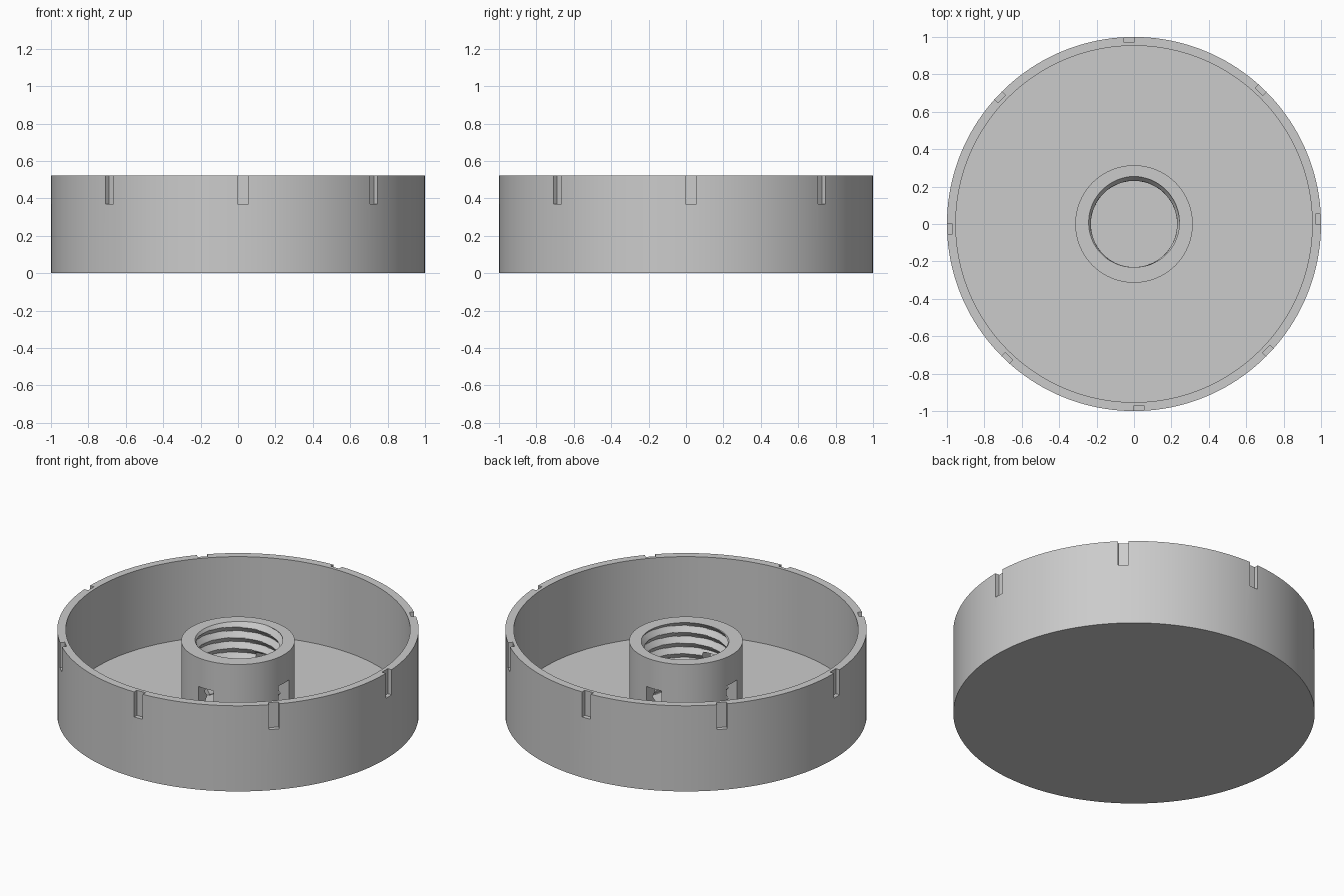
import bpy
import bmesh
from math import pi, tau, cos, sin, radians
from mathutils import Matrix

cube = bpy.data.objects.get("Cube")
if cube:
    bpy.data.objects.remove(cube, do_unlink=True)

HEIGHT, FLOOR = 0.523, 0.04
HUB_TOP, HUB_R = 0.455, 0.314
BORE_R, THREAD_DEPTH, PITCH = 0.23, 0.025, 0.065

grey = bpy.data.materials.new("plain grey")
grey.use_nodes = True
colour = (0.6, 0.6, 0.6, 1)
grey.diffuse_color = colour
grey.node_tree.nodes["Principled BSDF"].inputs["Base Color"].default_value = colour


def finish(bm, name):
    bmesh.ops.recalc_face_normals(bm, faces=bm.faces)
    mesh = bpy.data.meshes.new(name)
    bm.to_mesh(mesh)
    bm.free()
    mesh.materials.append(grey)
    obj = bpy.data.objects.new(name, mesh)
    bpy.context.collection.objects.link(obj)
    return obj


def lathe(name, rings, segments, closed):
    """Rings are (radius, z); the radius may be a function of angle and z."""
    bm = bmesh.new()
    loops = []
    for radius, z in rings:
        loop = []
        for i in range(segments):
            a = tau * i / segments
            r = radius(a, z) if callable(radius) else radius
            loop.append(bm.verts.new((r * cos(a), r * sin(a), z)))
        loops.append(loop)
    pairs = list(zip(loops, loops[1:]))
    if closed:
        pairs.append((loops[-1], loops[0]))
    else:
        bm.faces.new(loops[0])
        bm.faces.new(loops[-1])
    for low, high in pairs:
        for i in range(segments):
            j = (i + 1) % segments
            bm.faces.new((low[i], low[j], high[j], high[i]))
    return finish(bm, name)


def cut_boxes(target, count, inner, outer, offset, width, z0, z1):
    """Cut a ring of evenly spaced radial boxes out of the target."""
    bm = bmesh.new()
    for i in range(count):
        place = (Matrix.Rotation(tau * i / count, 4, "Z")
                 @ Matrix.Translation(((inner + outer) / 2, offset, (z0 + z1) / 2))
                 @ Matrix.Diagonal((outer - inner, width, z1 - z0, 1)))
        bmesh.ops.create_cube(bm, size=1, matrix=place)
    cutter = finish(bm, target.name + "_cutter")
    cutter.hide_render = True
    mod = target.modifiers.new("slots", "BOOLEAN")
    mod.operation, mod.solver, mod.object = "DIFFERENCE", "EXACT", cutter
    bpy.context.view_layer.objects.active = target
    bpy.ops.object.modifier_apply(modifier=mod.name)
    bpy.data.objects.remove(cutter, do_unlink=True)


def smooth(obj):
    bpy.ops.object.select_all(action="DESELECT")
    obj.select_set(True)
    bpy.context.view_layer.objects.active = obj
    bpy.ops.object.shade_smooth_by_angle(angle=radians(30))


# Round tray with a thin wall and eight shallow notches in the rim
tray = lathe("tray", [(1, 0), (1, HEIGHT), (0.953, HEIGHT), (0.953, FLOOR)], 160, False)
cut_boxes(tray, 8, 0.973, 1.1, 0.027, 0.057, 0.37, HEIGHT + 0.1)
smooth(tray)


# Central hub with a screw thread in its bore
def thread(angle, z):
    turn = (z - HUB_TOP) / PITCH - (angle - pi / 2) / tau
    return BORE_R + THREAD_DEPTH * abs(2 * (turn % 1) - 1)


rows = 100
bore = [(thread, HUB_TOP + (FLOOR - HUB_TOP) * i / rows) for i in range(rows + 1)]
hub = lathe("threaded_hub", [(HUB_R, FLOOR), (HUB_R, HUB_TOP)] + bore, 96, True)

# Four windows through the foot of the hub
cut_boxes(hub, 4, 0.2, 0.4, 0, 0.1, FLOOR - 0.02, 0.28)
smooth(hub)
